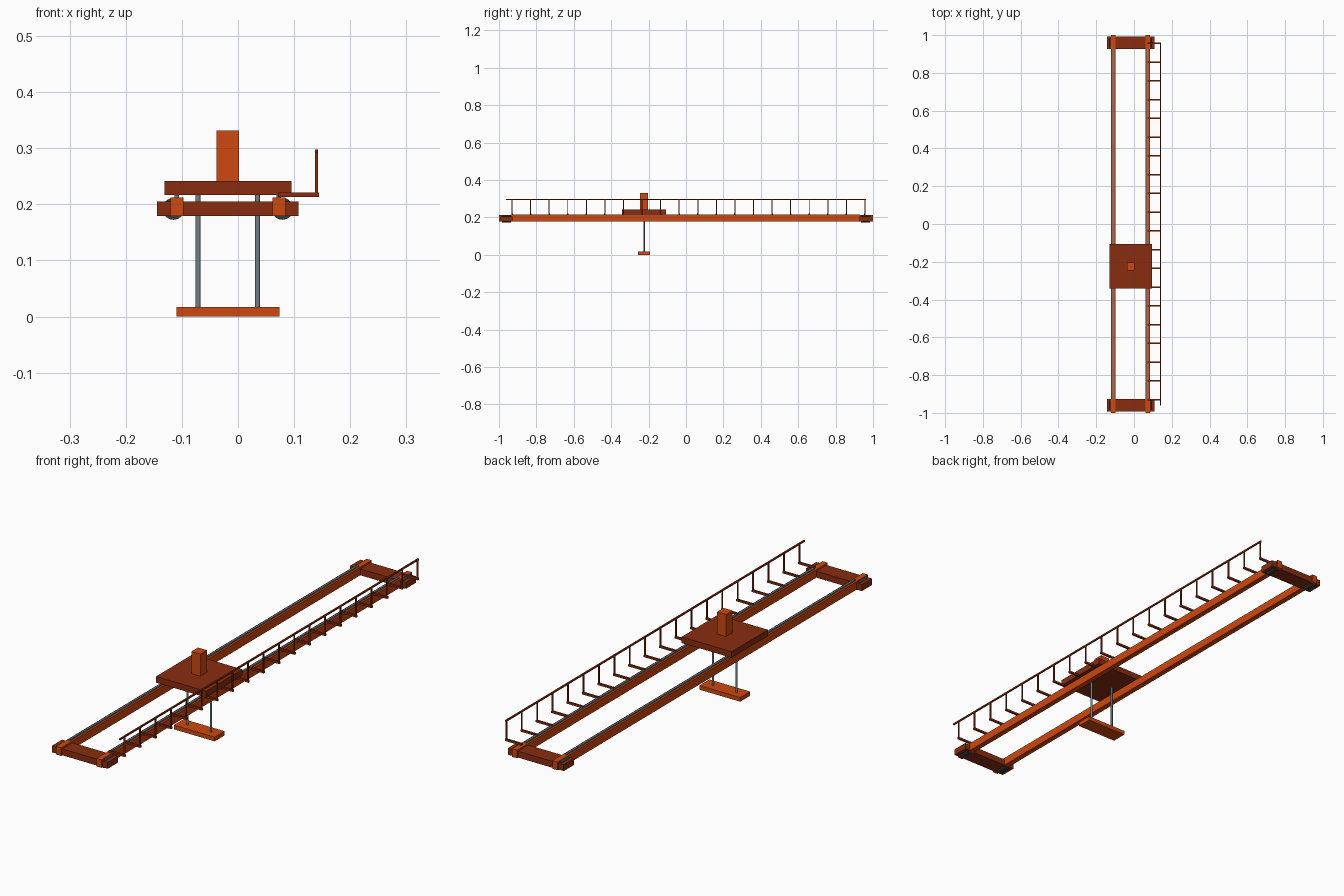
import bpy
from math import radians

if "Cube" in bpy.data.objects:
    bpy.data.objects.remove(bpy.data.objects["Cube"], do_unlink=True)


def material(name, rgb):
    mat = bpy.data.materials.new(name)
    mat.use_nodes = True
    color = (*rgb, 1)
    mat.diffuse_color = color
    mat.node_tree.nodes["Principled BSDF"].inputs["Base Color"].default_value = color
    return mat


ORANGE = material("bright orange", (0.62, 0.065, 0.005))
BROWN = material("rust brown", (0.25, 0.026, 0.005))
STEEL = material("steel grey", (0.17, 0.21, 0.24))
DARK = material("dark grey", (0.04, 0.04, 0.045))


def box(name, x, y, z, mat):
    """Box from (low, high) ranges on each axis."""
    ranges = (x, y, z)
    bpy.ops.mesh.primitive_cube_add(size=1, location=[(a + b) / 2 for a, b in ranges])
    ob = bpy.context.object
    ob.name = name
    ob.scale = [b - a for a, b in ranges]
    bpy.ops.object.transform_apply(location=False, rotation=False, scale=True)
    ob.data.materials.append(mat)
    return ob


def cylinder(name, center, radius, length, mat, along_y=False, sides=16):
    bpy.ops.mesh.primitive_cylinder_add(
        vertices=sides, radius=radius, depth=length, location=center,
        rotation=(radians(90) if along_y else 0, 0, 0))
    ob = bpy.context.object
    ob.name = name
    ob.data.materials.append(mat)
    bpy.ops.object.shade_smooth_by_angle(angle=radians(40))
    return ob


def around(center, half):
    return (center - half, center + half)


MID_X = -0.018      # centre line of the bridge
TROLLEY_Y = -0.224

# Bridge girders with the trolley rails on top
for side, sx in (("right", -1), ("left", 1)):
    x = MID_X + sx * 0.091
    box(side + "_girder", around(x, 0.0115), (-1, 1), (0.179, 0.212), ORANGE)
    box(side + "_rail", around(x, 0.004), (-0.93, 0.93), (0.212, 0.217), STEEL)

# End trucks with their wheels
for end, sy in (("front", -1), ("back", 1)):
    y = sy * 0.96
    box(end + "_end_beam", around(MID_X, 0.126), around(y, 0.033), (0.179, 0.205), BROWN)
    for side, sx in (("right", -1), ("left", 1)):
        cylinder(f"{end}_{side}_wheel", (MID_X + sx * 0.097, y, 0.192),
                 0.0195, 0.05, DARK, along_y=True, sides=24)

# Trolley and hoist
box("trolley_platform", around(MID_X, 0.113), around(TROLLEY_Y, 0.117), (0.217, 0.242), BROWN)
box("hoist_housing", around(MID_X, 0.02), around(TROLLEY_Y, 0.021), (0.242, 0.332), ORANGE)

# Lifting beam hung from two cables
box("lifting_beam", around(MID_X, 0.092), around(TROLLEY_Y, 0.032), (0, 0.017), ORANGE)
for side, sx in (("right", -1), ("left", 1)):
    cylinder(side + "_cable", (MID_X + sx * 0.053, TROLLEY_Y, 0.117), 0.0045, 0.204, STEEL)

# Side railing: brackets, posts and handrail
RAIL_X = 0.14
for i in range(20):
    y = -0.93 + i * 0.0993
    box(f"railing_bracket_{i + 1}", (0.071, 0.144), around(y, 0.004), (0.213, 0.221), BROWN)
    box(f"railing_post_{i + 1}", around(RAIL_X, 0.0025), around(y, 0.0025), (0.221, 0.295), BROWN)
box("handrail", around(RAIL_X, 0.003), around(0, 0.962), (0.292, 0.298), BROWN)
